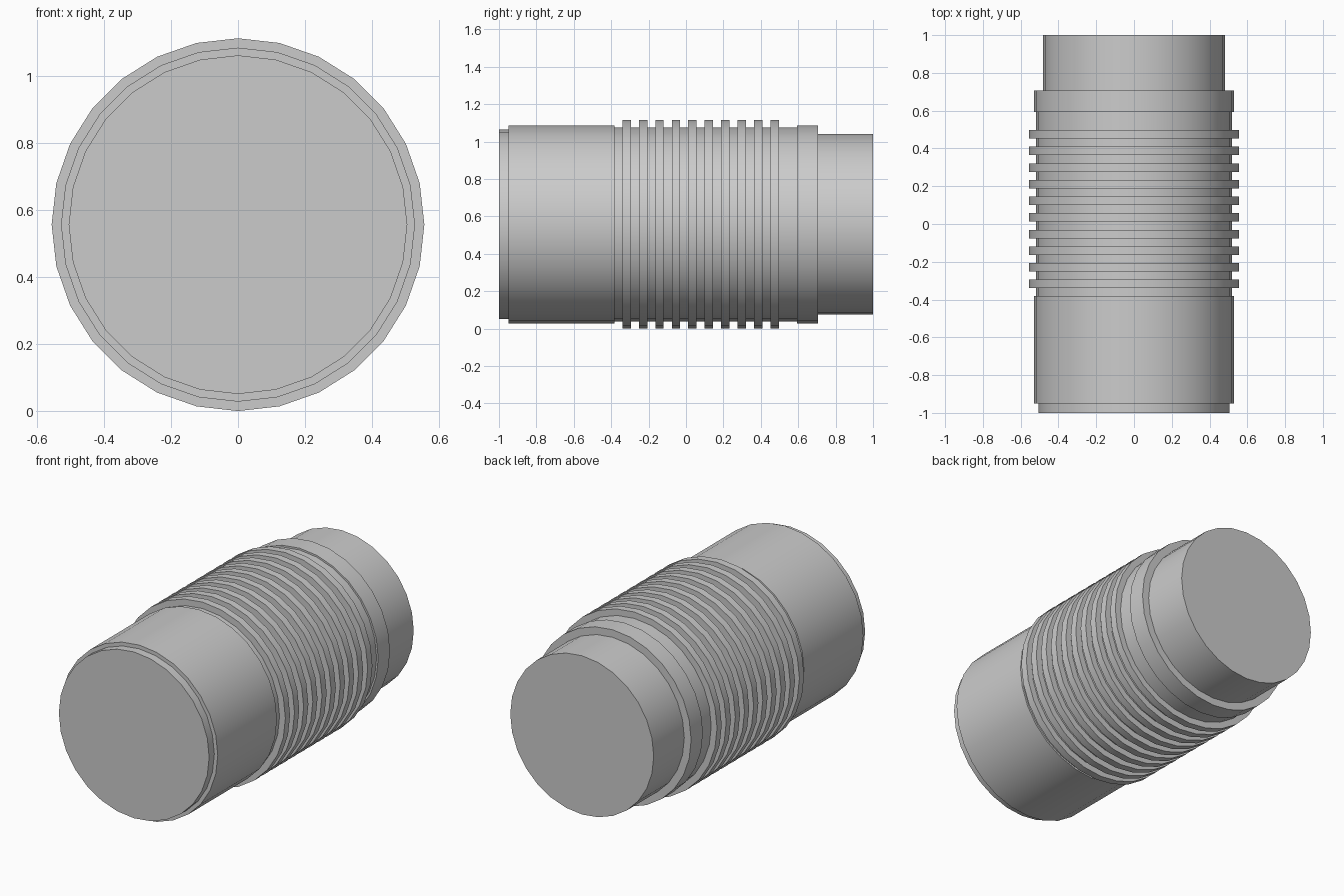
import bpy
import bmesh
from math import sin, cos, tau, radians

cube = bpy.data.objects.get("Cube")
if cube:
    bpy.data.objects.remove(cube, do_unlink=True)

SIDES = 28
RIDGE_R, COLLAR_R, CORE_R = 0.557, 0.529, 0.518
LIP_R, SPIGOT_R = 0.506, 0.483
RIDGES, FIRST, PITCH, WIDTH = 10, -0.34, 0.088, 0.045

grey = bpy.data.materials.new("plain grey")
grey.use_nodes = True
colour = (0.6, 0.6, 0.6, 1)
grey.diffuse_color = colour
grey.node_tree.nodes["Principled BSDF"].inputs["Base Color"].default_value = colour


def lathe(name, profile, centre_z):
    """Revolve (y, radius) points around the y axis and cap both ends."""
    bm = bmesh.new()
    rings = []
    for y, r in profile:
        angles = [tau * i / SIDES for i in range(SIDES)]
        rings.append([bm.verts.new((r * sin(a), y, r * cos(a))) for a in angles])
    for a, b in zip(rings, rings[1:]):
        for i in range(SIDES):
            j = (i + 1) % SIDES
            bm.faces.new((a[i], a[j], b[j], b[i]))
    bm.faces.new(rings[0])
    bm.faces.new(rings[-1])
    bmesh.ops.recalc_face_normals(bm, faces=bm.faces)
    mesh = bpy.data.meshes.new(name)
    bm.to_mesh(mesh)
    bm.free()
    mesh.materials.append(grey)
    obj = bpy.data.objects.new(name, mesh)
    obj.location.z = centre_z
    bpy.context.collection.objects.link(obj)
    bpy.ops.object.select_all(action="DESELECT")
    obj.select_set(True)
    bpy.context.view_layer.objects.active = obj
    bpy.ops.object.shade_smooth_by_angle(angle=radians(30))
    return obj


# Steps along the pipe: (start, end, radius)
steps = [(-1, -0.95, LIP_R), (-0.95, -0.381, COLLAR_R)]      # front lip and sleeve
y = -0.381
for k in range(RIDGES):                                      # ridged middle
    start = FIRST + k * PITCH
    steps += [(y, start, CORE_R), (start, start + WIDTH, RIDGE_R)]
    y = start + WIDTH
steps += [(y, 0.593, CORE_R), (0.593, 0.706, COLLAR_R)]      # rear collar
steps.append((0.706, 1, SPIGOT_R))                           # rear spigot

profile = [(pos, r) for start, end, r in steps for pos in (start, end)]
lathe("ridged_pipe", profile, RIDGE_R)
